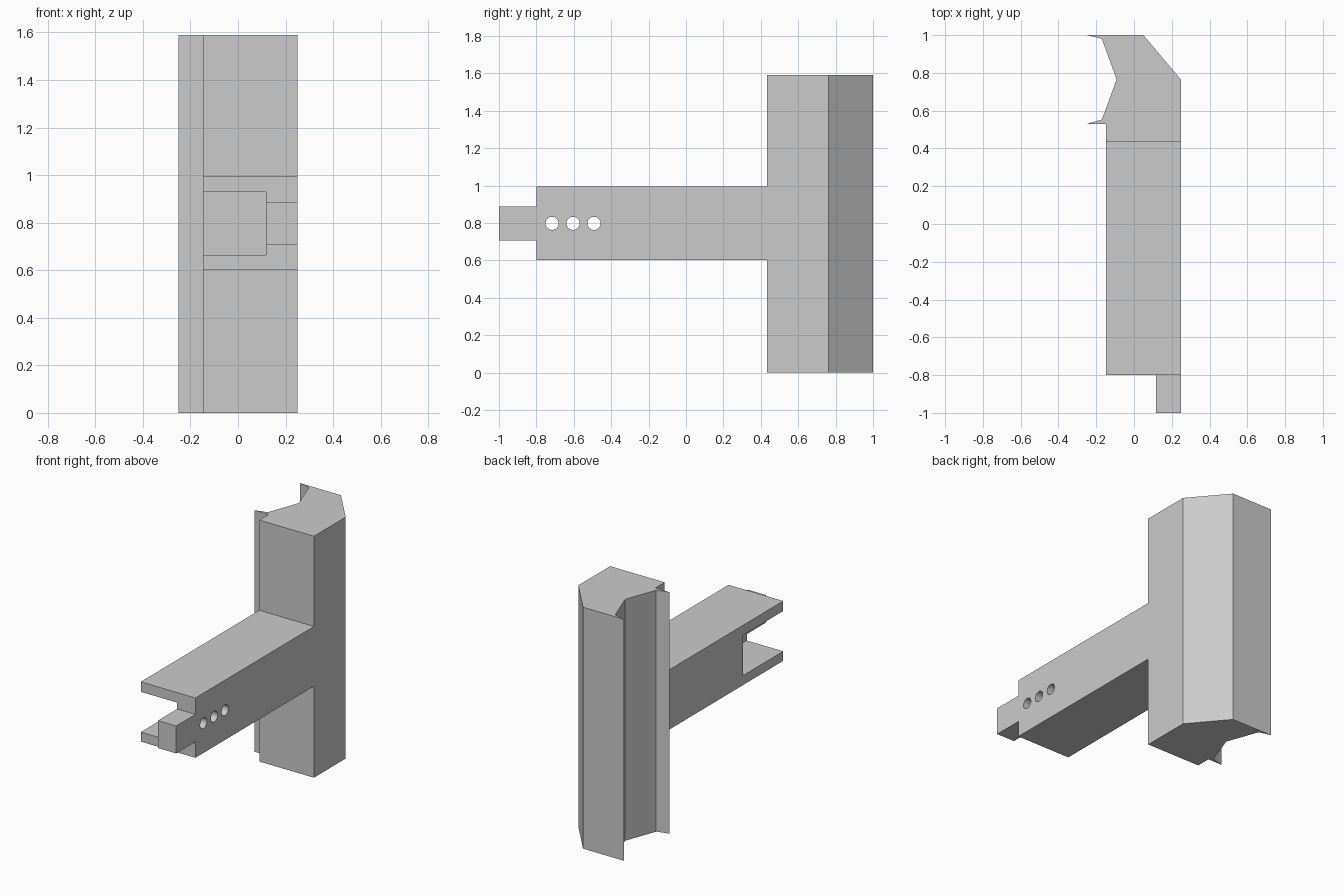
import bpy, bmesh, math

if "Cube" in bpy.data.objects:
    bpy.data.objects.remove(bpy.data.objects["Cube"], do_unlink=True)

grey = bpy.data.materials.new("light_grey")
grey.use_nodes = True
colour = (0.6, 0.6, 0.6, 1)
grey.diffuse_color = colour
grey.node_tree.nodes["Principled BSDF"].inputs["Base Color"].default_value = colour


def prism(name, outline, z0, z1):
    """Extrude an outline in the ground plane from z0 up to z1."""
    bm = bmesh.new()
    face = bm.faces.new([bm.verts.new((x, y, z0)) for x, y in outline])
    top = bmesh.ops.extrude_face_region(bm, geom=[face])["geom"]
    bmesh.ops.translate(bm, vec=(0, 0, z1 - z0),
                        verts=[v for v in top if isinstance(v, bmesh.types.BMVert)])
    bmesh.ops.recalc_face_normals(bm, faces=bm.faces)
    mesh = bpy.data.meshes.new(name)
    bm.to_mesh(mesh)
    bm.free()
    mesh.materials.append(grey)
    obj = bpy.data.objects.new(name, mesh)
    bpy.context.collection.objects.link(obj)
    return obj


def box(name, x0, x1, y0, y1, z0, z1):
    return prism(name, [(x0, y0), (x1, y0), (x1, y1), (x0, y1)], z0, z1)


def combine(target, tool, operation):
    """Apply a boolean and remove the tool object."""
    tool.hide_render = True
    mod = target.modifiers.new(operation, 'BOOLEAN')
    mod.operation, mod.solver, mod.object = operation, 'EXACT', tool
    bpy.context.view_layer.objects.active = target
    bpy.ops.object.modifier_apply(modifier=mod.name)
    bpy.data.objects.remove(tool, do_unlink=True)


# Upright post with a grooved side, two thin lips and a chamfered rear corner
post_outline = [(-0.25, 1), (-0.17, 0.98), (-0.092, 0.765), (-0.17, 0.553),
                (-0.25, 0.53), (-0.148, 0.53), (-0.148, 0.433), (0.25, 0.433),
                (0.25, 0.763), (0.05, 1)]
bracket = prism("bracket", post_outline, 0, 1.59)

# Horizontal arm with a deep side slot, leaving two flanges and a web
arm = box("arm", -0.148, 0.25, -0.8, 0.5, 0.602, 0.996)
combine(arm, box("slot_cutter", -0.4, 0.117, -1, -0.38, 0.665, 0.93), 'DIFFERENCE')

# Tongue on the end of the web
combine(arm, box("tongue", 0.117, 0.25, -1, -0.7, 0.707, 0.888), 'UNION')

# Row of bolt holes through the web
for y in (-0.716, -0.604, -0.492):
    bpy.ops.mesh.primitive_cylinder_add(vertices=32, radius=0.035, depth=0.3,
                                        location=(0.2, y, 0.798),
                                        rotation=(0, math.pi / 2, 0))
    combine(arm, bpy.context.object, 'DIFFERENCE')

combine(bracket, arm, 'UNION')

# Merge coplanar faces, then smooth only the hole walls
bm = bmesh.new()
bm.from_mesh(bracket.data)
bmesh.ops.remove_doubles(bm, verts=bm.verts, dist=0.0001)
bmesh.ops.dissolve_limit(bm, angle_limit=0.01, verts=bm.verts, edges=bm.edges)
for face in bm.faces:
    face.material_index = 0
bm.to_mesh(bracket.data)
bm.free()
bracket.data.materials.clear()
bracket.data.materials.append(grey)

bpy.ops.object.select_all(action='DESELECT')
bracket.select_set(True)
bpy.context.view_layer.objects.active = bracket
bpy.ops.object.shade_smooth_by_angle(angle=math.radians(15))
